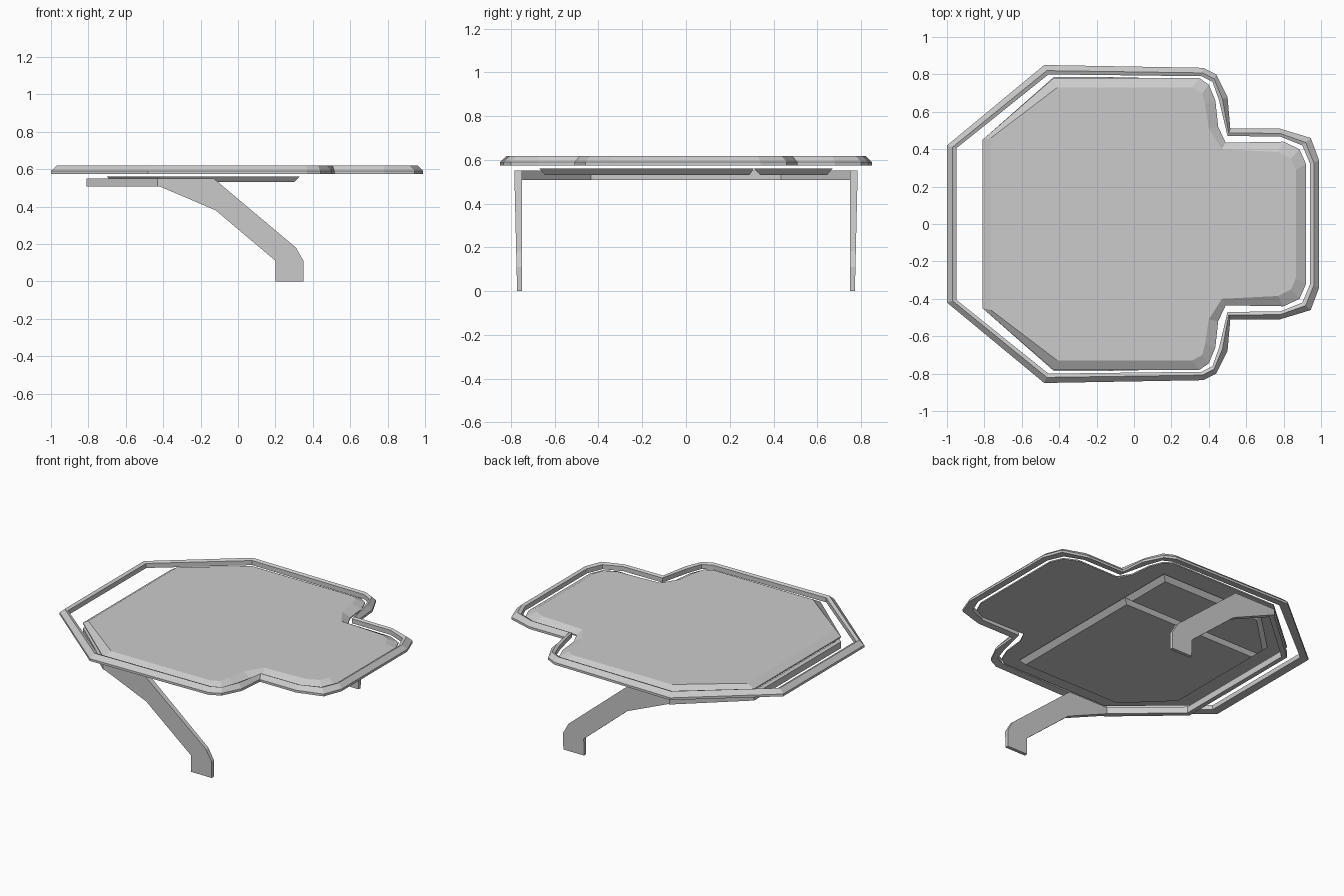
import bpy

if "Cube" in bpy.data.objects:
    bpy.data.objects.remove(bpy.data.objects["Cube"])


def make(name, verts, faces):
    mesh = bpy.data.meshes.new(name)
    mesh.from_pydata(verts, [], faces)
    mesh.validate()
    obj = bpy.data.objects.new(name, mesh)
    bpy.context.collection.objects.link(obj)
    return obj


def mirrored(half):
    return half + [(x, -y) for x, y in reversed(half)]


def bridge(a, b, n):
    return [(a * n + i, a * n + (i + 1) % n, b * n + (i + 1) % n, b * n + i)
            for i in range(n)]


def loft(name, levels, closed_loop=False):
    """Stack outlines (points, z); either cap both ends or join last to first."""
    n, m = len(levels[0][0]), len(levels)
    verts = [(x, y, z) for pts, z in levels for x, y in pts]
    faces = []
    for k in range(m if closed_loop else m - 1):
        faces += bridge((k + 1) % m, k, n)
    if not closed_loop:
        faces += [tuple(range(n)), tuple(reversed(range((m - 1) * n, m * n)))]
    return make(name, verts, faces)


def lerp(a, b, t):
    return [(p[0] + (q[0] - p[0]) * t, p[1] + (q[1] - p[1]) * t) for p, q in zip(a, b)]


# Rim ring surrounding the top panel
rim_out = mirrored([(-1, .42), (-.48, .85), (.37, .835), (.44, .80), (.50, .68),
                    (.515, .51), (.78, .51), (.945, .46), (.99, .34)])
rim_in = mirrored([(-.95, .405), (-.457, .80), (.36, .79), (.42, .76), (.455, .66),
                   (.50, .47), (.78, .468), (.90, .42), (.942, .32)])
loft("rim_ring", [(rim_out, .575), (rim_out, .59), (lerp(rim_out, rim_in, .6), .618),
                  (rim_in, .61), (rim_in, .58)], True)

# Table top panel with bevelled edge
top_low = mirrored([(-.81, .45), (-.43, .78), (.35, .78), (.40, .745), (.435, .66),
                    (.45, .52), (.49, .435), (.80, .44), (.885, .40), (.92, .32)])
top_high = mirrored([(-.765, .46), (-.41, .73), (.31, .73), (.365, .70), (.38, .64),
                     (.40, .51), (.47, .40), (.77, .385), (.84, .35), (.865, .29)])
loft("top_panel", [(top_low, .577), (top_low, .585), (top_high, .613)])

# Shallow tapered trays under the panel
main_top = [(-.70, -.40), (-.42, -.67), (.33, -.67), (.33, .31), (-.70, .31)]
main_low = [(-.67, -.39), (-.41, -.645), (.30, -.645), (.30, .29), (-.67, .29)]
loft("under_tray", [(main_low, .53), (main_top, .56)])
side_top = [(-.70, .31), (.33, .31), (.33, .67), (-.42, .67), (-.70, .40)]
side_low = [(-.67, .34), (.30, .34), (.30, .645), (-.41, .645), (-.67, .39)]
loft("side_tray", [(side_low, .53), (side_top, .56)])

# U-shaped bar joining the two legs behind the octagonal end
bar = mirrored([(-.41, .785), (-.43, .785), (-.81, .45)])
bar_in = [(-.78, -.435), (-.42, -.75), (-.41, -.75)]
bar_in += [(x, -y) for x, y in reversed(bar_in)]
outer = bar
n = len(outer)
inner = list(reversed(bar_in[3:])) + []
inner = [(-.41, .75), (-.42, .75), (-.78, .435)]
inner = mirrored(inner)
verts = [(x, y, z) for pts, z in ((outer, .508), (outer, .55), (inner, .55), (inner, .508))
         for x, y in pts]
faces = []
for k in range(4):
    faces += bridge(k, (k + 1) % 4, n)[:n - 1]
faces += [(0, n, 2 * n, 3 * n), tuple(k * n + n - 1 for k in (3, 2, 1, 0))]
make("rear_bar", verts, faces)

# Raked legs, slightly thicker towards the top
profile = [(.20, 0), (.35, 0), (.35, .11), (.31, .18), (-.13, .55),
           (-.42, .55), (-.42, .508), (-.12, .38), (.20, .11)]
for side, label in ((-1, "front_leg"), (1, "back_leg")):
    m = len(profile)
    verts = [(x, side * .75, z) for x, z in profile]
    verts += [(x, side * (.772 + .013 * z / .55), z) for x, z in profile]
    faces = bridge(0, 1, m) + [tuple(range(m)), tuple(reversed(range(m, 2 * m)))]
    if side > 0:
        faces = [tuple(reversed(f)) for f in faces]
    leg = make(label, verts, faces)

# Consistent outward normals
import bmesh
for obj in bpy.data.objects:
    bm = bmesh.new()
    bm.from_mesh(obj.data)
    bmesh.ops.recalc_face_normals(bm, faces=bm.faces)
    bm.to_mesh(obj.data)
    bm.free()
